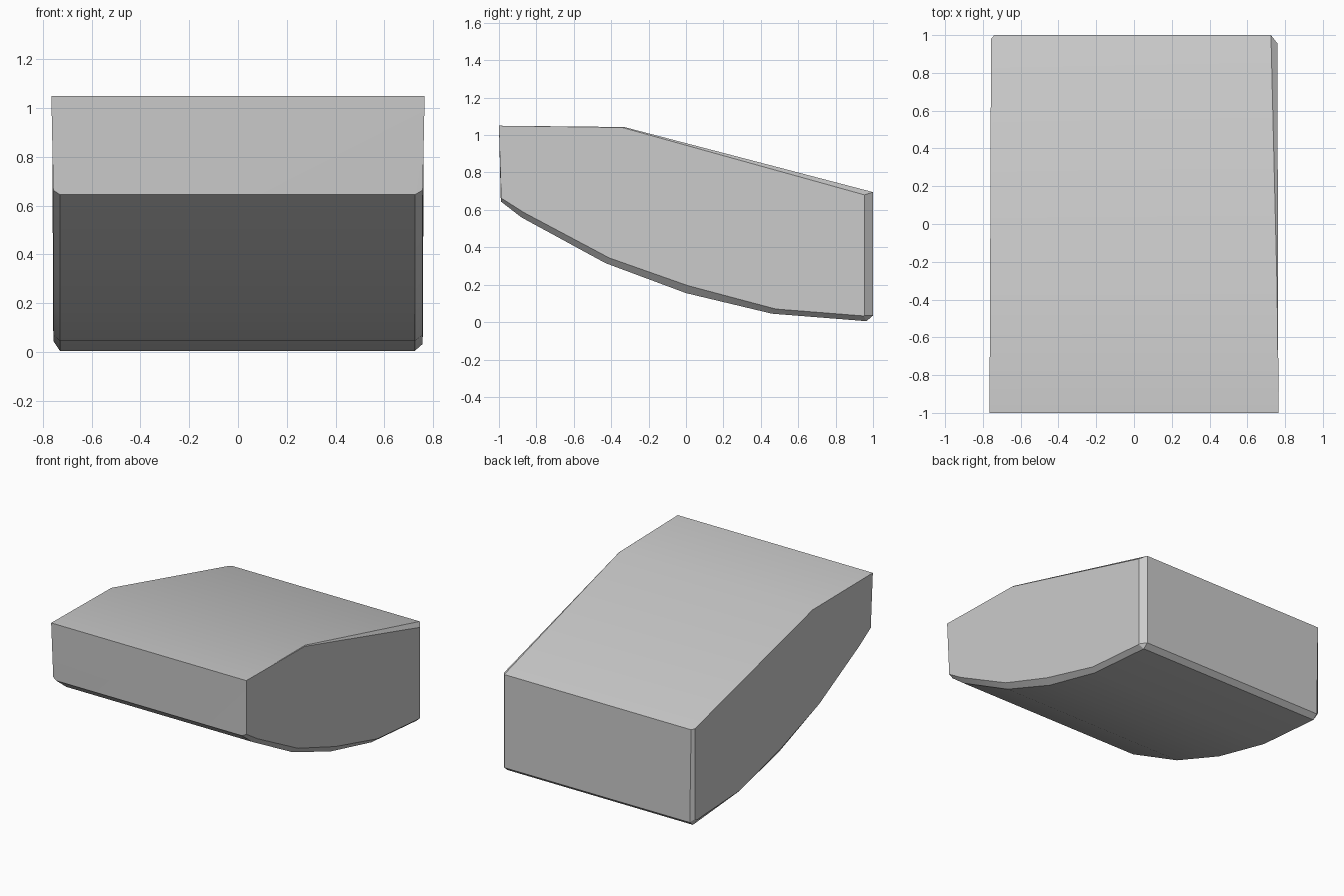
import bpy
import bmesh
from math import radians

cube = bpy.data.objects.get("Cube")
if cube:
    bpy.data.objects.remove(cube)

# Single plain grey finish
grey = bpy.data.materials.new("plain_grey")
grey.use_nodes = True
grey.diffuse_color = (0.6, 0.6, 0.6, 1)
grey.node_tree.nodes["Principled BSDF"].inputs["Base Color"].default_value = grey.diffuse_color

# Side profile: (y, z) of the main slab
profile = [
    (-1.0, 1.05), (-0.33, 1.043), (1.0, 0.695), (1.0, 0.035), (0.965, 0.005),
    (0.46, 0.045), (0.0, 0.155), (-0.43, 0.315), (-0.88, 0.56), (-0.99, 0.645),
]
# Edge of each flank: (half width, y, z); the gap to the profile is the chamfer
lower_edge = [
    (0.757, 0.48, 0.07), (0.757, 0.01, 0.195), (0.757, -0.41, 0.343),
    (0.757, -0.865, 0.585), (0.757, -0.988, 0.663),
]
right_flank = [(0.765, -1.0, 1.05), (0.762, -0.34, 1.04), (0.76, 0.955, 0.68),
               (0.757, 0.955, 0.035), (0.757, 0.95, 0.033)] + lower_edge
left_flank = [(0.765, -1.0, 1.05), (0.762, -0.33, 1.043), (0.757, 0.98, 0.7),
              (0.757, 0.98, 0.06), (0.757, 0.96, 0.045)] + lower_edge
# Half width where each chamfer meets the slab
right_core = [0.765, 0.757, 0.725] + [0.725] * 7
left_core = [0.765, 0.762, 0.74] + [0.73] * 7

bm = bmesh.new()


def ring(points):
    return [bm.verts.new(p) for p in points]


rings = [
    ring([(-x, y, z) for x, y, z in left_flank]),
    ring([(-x, y, z) for x, (y, z) in zip(left_core, profile)]),
    ring([(x, y, z) for x, (y, z) in zip(right_core, profile)]),
    ring(right_flank),
]

# Flanks, then the skin and chamfers between the rings
bm.faces.new(rings[0])
bm.faces.new(rings[-1])
count = len(profile)
for a, b in zip(rings, rings[1:]):
    for i in range(count):
        j = (i + 1) % count
        bm.faces.new((a[i], a[j], b[j], b[i]))
bmesh.ops.remove_doubles(bm, verts=bm.verts[:], dist=0.001)
bmesh.ops.recalc_face_normals(bm, faces=bm.faces[:])

mesh = bpy.data.meshes.new("wedge_block")
bm.to_mesh(mesh)
bm.free()
mesh.materials.append(grey)
block = bpy.data.objects.new("wedge_block", mesh)
bpy.context.collection.objects.link(block)

# Soft shading over the curved underside, crisp elsewhere
bpy.ops.object.select_all(action="DESELECT")
block.select_set(True)
bpy.context.view_layer.objects.active = block
bpy.ops.object.shade_smooth_by_angle(angle=radians(22))
